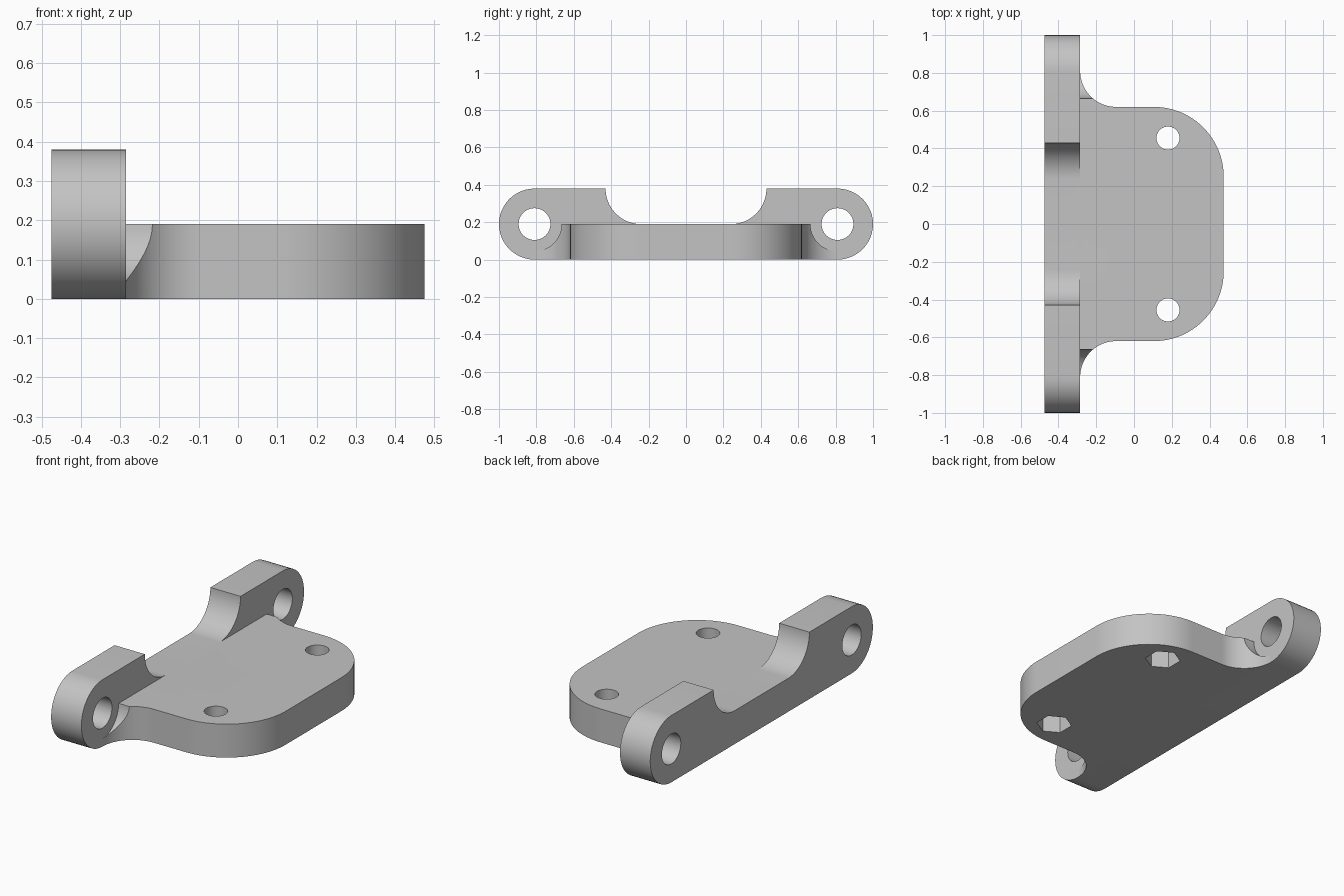
import bpy
import bmesh
from math import sin, cos, radians, pi
from mathutils import Vector

cube = bpy.data.objects.get("Cube")
if cube:
    bpy.data.objects.remove(cube, do_unlink=True)

# Main dimensions
BACK, FACE, EDGE = -0.475, -0.285, 0.475
THICK, TOP = 0.19, 0.38
LUG_Y = 0.81
SCREW_X, SCREW_Y = 0.18, 0.455

grey = bpy.data.materials.new("plain_grey")
grey.use_nodes = True
colour = (0.55, 0.55, 0.55, 1)
grey.diffuse_color = colour
grey.node_tree.nodes["Principled BSDF"].inputs["Base Color"].default_value = colour


def arc(cx, cy, r, start, end, steps=24):
    angles = [radians(start + (end - start) * i / steps) for i in range(steps + 1)]
    return [(cx + r * cos(a), cy + r * sin(a)) for a in angles]


def mirrored(half, axis):
    """Close a half outline by reflecting it across the chosen coordinate."""
    other = [(-a, b) if axis == 0 else (a, -b) for a, b in reversed(half)]
    return half + other


def prism(name, outline, axis, low, high):
    """Extrude a 2D outline along x (outline in yz) or z (outline in xy)."""
    def place(p, d):
        return Vector((d, p[0], p[1])) if axis == "x" else Vector((p[0], p[1], d))
    bm = bmesh.new()
    base = bm.faces.new([bm.verts.new(place(p, low)) for p in outline])
    grown = bmesh.ops.extrude_face_region(bm, geom=[base])["geom"]
    shift = place((0, 0), high - low)
    bmesh.ops.translate(bm, vec=shift, verts=[g for g in grown if isinstance(g, bmesh.types.BMVert)])
    bmesh.ops.recalc_face_normals(bm, faces=bm.faces)
    mesh = bpy.data.meshes.new(name)
    bm.to_mesh(mesh)
    bm.free()
    mesh.materials.append(grey)
    obj = bpy.data.objects.new(name, mesh)
    bpy.context.collection.objects.link(obj)
    return obj


def circle(cx, cy, r, sides=48, turn=0):
    return [(cx + r * cos(turn + 2 * pi * i / sides), cy + r * sin(turn + 2 * pi * i / sides))
            for i in range(sides)]


def combine(target, tool, operation):
    tool.hide_render = True
    mod = target.modifiers.new(operation.lower(), "BOOLEAN")
    mod.operation, mod.solver, mod.object = operation, "EXACT", tool
    bpy.context.view_layer.objects.active = target
    bpy.ops.object.modifier_apply(modifier=mod.name)
    bpy.data.objects.remove(tool, do_unlink=True)


# Mounting plate: rounded outer corners, concave fillets into the flange
half = arc(0.105, 0.25, 0.37, 0, 90) + arc(-0.095, LUG_Y, 0.19, 270, 180) + [(FACE - 0.04, LUG_Y)]
plate = prism("mounting_plate", mirrored(half, 1), "z", 0, THICK)

# Clearance scoops around the lug holes, cut only from the plate fillets
for side in (-1, 1):
    scoop = prism("scoop_cutter", circle(side * LUG_Y, THICK, 0.145), "x", FACE - 0.1, 0.1)
    combine(plate, scoop, "DIFFERENCE")

# Flange: round lug ends and a scooped notch in the middle
half = arc(LUG_Y, THICK, THICK, -90, 90) + arc(0.24, TOP, 0.19, 0, -90)
bracket = prism("hinge_bracket", mirrored(half, 0), "x", BACK, FACE)
combine(bracket, plate, "UNION")

# Lug bores, screw holes and hexagonal nut pockets
for side in (-1, 1):
    bore = prism("bore_cutter", circle(side * LUG_Y, THICK, 0.085), "x", BACK - 0.1, FACE + 0.12)
    hole = prism("hole_cutter", circle(SCREW_X, side * SCREW_Y, 0.061), "z", -0.1, TOP)
    pocket = prism("nut_cutter", circle(SCREW_X, side * SCREW_Y, 0.095, 6, radians(30)), "z", -0.1, 0.1)
    for cutter in (bore, hole, pocket):
        combine(bracket, cutter, "DIFFERENCE")

# Smooth the curves, keep the machined edges crisp
bpy.ops.object.select_all(action="DESELECT")
bracket.select_set(True)
bpy.context.view_layer.objects.active = bracket
bpy.ops.object.shade_smooth_by_angle(angle=radians(30))
